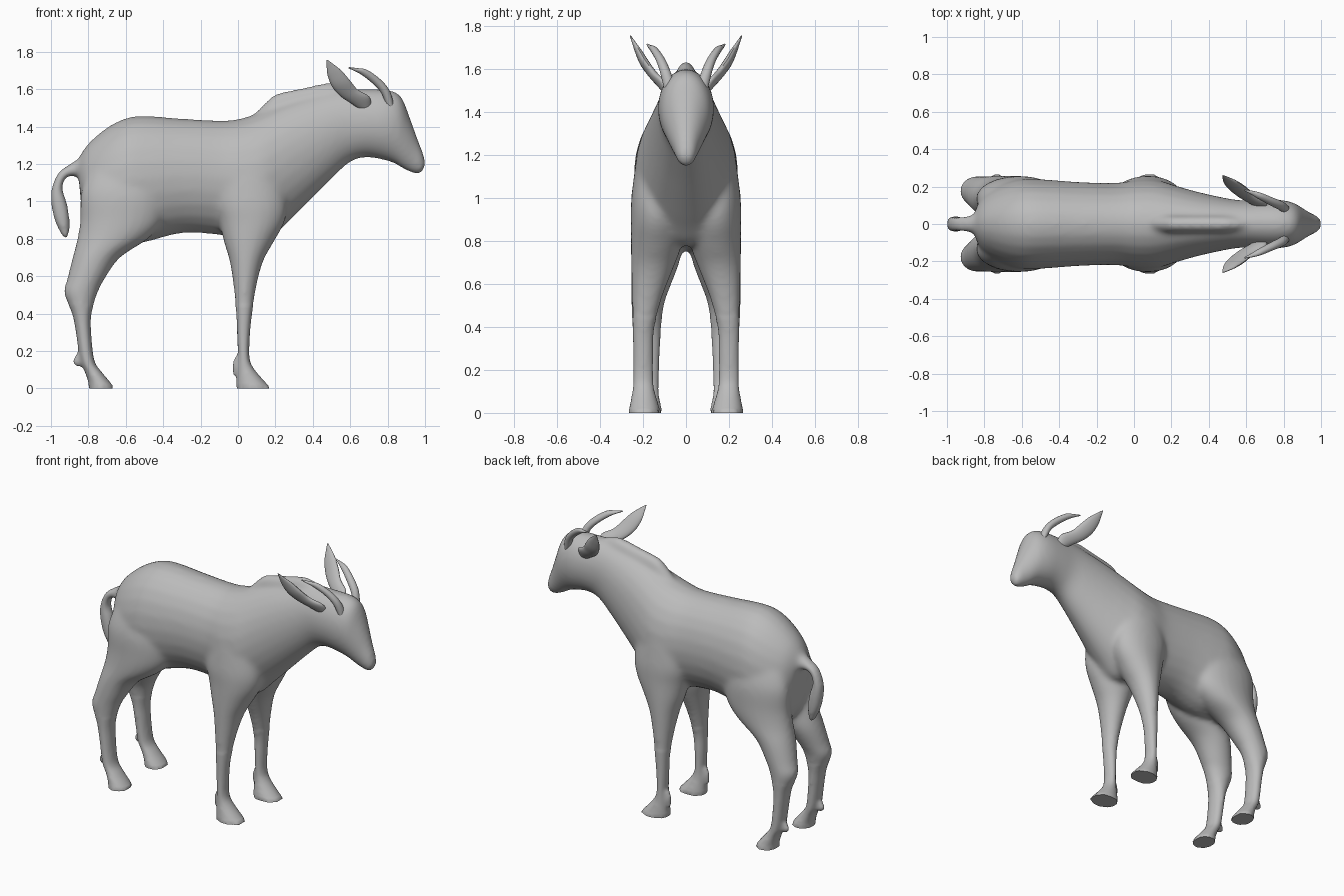
import bpy, bmesh, math
from mathutils import Vector

grey = bpy.data.materials.new("coat_grey")
grey.diffuse_color = (0.5, 0.5, 0.5, 1)


def catmull(a, b, c, d, t):
    return [0.5 * (2 * q + (r - p) * t + (2 * p - 5 * q + 4 * r - s) * t * t
                   + (3 * q - p - 3 * r + s) * t ** 3) for p, q, r, s in zip(a, b, c, d)]


def loft(bm, rings, sides=24, steps=4, flip=1):
    """Closed skin through rings (xa, za, xb, zb, y0, y1); flip=-1 mirrors in y."""
    fine = []
    last = len(rings) - 1
    for i in range(last):
        quad = [rings[max(0, min(last, i + k))] for k in (-1, 0, 1, 2)]
        fine += [catmull(*quad, s / steps) for s in range(steps)]
    fine.append(rings[-1])
    loops = []
    for xa, za, xb, zb, y0, y1 in fine:
        mid = Vector(((xa + xb) / 2, flip * (y0 + y1) / 2, (za + zb) / 2))
        u = Vector(((xa - xb) / 2, 0, (za - zb) / 2))
        v = Vector((0, (y1 - y0) / 2, 0))
        angles = [2 * math.pi * k / sides for k in range(sides)]
        loops.append([bm.verts.new(mid + u * math.cos(a) + v * math.sin(a)) for a in angles])
    faces = [bm.faces.new(loops[0]), bm.faces.new(loops[-1])]
    for p, q in zip(loops, loops[1:]):
        for k in range(sides):
            n = (k + 1) % sides
            faces.append(bm.faces.new((p[k], p[n], q[n], q[k])))
    bmesh.ops.recalc_face_normals(bm, faces=faces)


def make(name, bm, angle=50):
    mesh = bpy.data.meshes.new(name)
    bm.to_mesh(mesh)
    bm.free()
    ob = bpy.data.objects.new(name, mesh)
    bpy.context.collection.objects.link(ob)
    mesh.materials.append(grey)
    bpy.ops.object.select_all(action='DESELECT')
    ob.select_set(True)
    bpy.context.view_layer.objects.active = ob
    bpy.ops.object.shade_smooth_by_angle(angle=math.radians(angle))
    return ob


def centred(rows):
    return [(a, b, c, d, -w, w) for a, b, c, d, w in rows]


def level(rows):
    return [(xa, z, xb, z, y0, y1) for xa, xb, z, y0, y1 in rows]


# torso, neck and head: top point, bottom point, half width
trunk = centred([
    (-.86, 1.22, -.84, 1.0, .07), (-.80, 1.31, -.82, .85, .15), (-.70, 1.395, -.74, .76, .21),
    (-.60, 1.445, -.62, .77, .24), (-.50, 1.458, -.50, .78, .24), (-.30, 1.443, -.30, .83, .225),
    (-.10, 1.433, -.10, .82, .22), (.0, 1.44, .03, .79, .235), (.10, 1.47, .15, .78, .235),
    (.20, 1.51, .25, .87, .205), (.30, 1.545, .36, .98, .175), (.42, 1.575, .50, 1.12, .145),
    (.55, 1.60, .60, 1.21, .127), (.70, 1.60, .68, 1.235, .13), (.80, 1.597, .76, 1.225, .13),
    (.87, 1.565, .83, 1.205, .115), (.915, 1.46, .88, 1.175, .088), (.955, 1.35, .92, 1.155, .063),
    (.99, 1.26, .955, 1.145, .047), (1.005, 1.20, .98, 1.145, .032)])
mane = centred([
    (.08, 1.46, .08, 1.40, .03), (.18, 1.56, .18, 1.43, .045), (.23, 1.583, .23, 1.45, .045),
    (.35, 1.608, .35, 1.48, .045), (.50, 1.636, .50, 1.50, .045), (.62, 1.60, .62, 1.50, .03)])
tail = centred([
    (-.82, 1.25, -.82, 1.12, .05), (-.90, 1.20, -.885, 1.135, .045), (-.965, 1.15, -.92, 1.125, .042),
    (-1.0, 1.06, -.938, 1.07, .042), (-1.0, .98, -.915, 1.0, .045), (-.98, .89, -.90, .92, .042),
    (-.94, .81, -.90, .84, .03), (-.92, .79, -.91, .80, .01)])

# legs: back x, front x, height, inner y, outer y
front_leg = level([
    (-.01, .18, 0, .12, .268), (-.01, .15, .03, .125, .263), (-.005, .09, .10, .145, .25),
    (0, .062, .16, .152, .247), (-.005, .064, .28, .152, .247), (-.01, .076, .40, .146, .25),
    (-.025, .10, .55, .105, .253), (-.045, .135, .68, .055, .256), (-.075, .19, .78, .02, .257),
    (-.10, .25, .89, .01, .257), (-.12, .26, 1.0, .03, .255), (-.10, .22, 1.2, .06, .23)])
hind_leg = level([
    (-.80, -.66, 0, .11, .267), (-.80, -.68, .03, .115, .262), (-.82, -.73, .09, .125, .25),
    (-.845, -.768, .15, .125, .247), (-.867, -.785, .30, .12, .247), (-.887, -.783, .40, .115, .25),
    (-.932, -.75, .51, .10, .255), (-.915, -.715, .58, .075, .256), (-.885, -.63, .70, .03, .257),
    (-.86, -.48, .80, .01, .258), (-.845, -.40, .90, .01, .257), (-.84, -.38, 1.05, .02, .25),
    (-.78, -.42, 1.2, .04, .20)])
dewclaws = [level([(-.02, .02, .17, .185, .215), (-.03, .02, .12, .18, .22), (-.028, 0, .07, .19, .21)]),
            level([(-.86, -.82, .19, .17, .20), (-.885, -.83, .145, .165, .205), (-.87, -.83, .12, .17, .20)])]

bm = bmesh.new()
for part in (trunk, mane, tail):
    loft(bm, part)
for side in (1, -1):
    for part in (front_leg, hind_leg, *dewclaws):
        loft(bm, part, flip=side)

# fuse the parts into one skin
body = make("body", bm)
fuse = body.modifiers.new("fuse", 'REMESH')
fuse.mode = 'VOXEL'
fuse.voxel_size = 0.012
bpy.context.view_layer.update()
skin = bpy.data.meshes.new_from_object(body.evaluated_get(bpy.context.evaluated_depsgraph_get()))
bpy.data.objects.remove(body)

# soften the joints, keeping hooves and lower legs firm
bm = bmesh.new()
bm.from_mesh(skin)
upper = [v for v in bm.verts if v.co.z > .45]
lower = [v for v in bm.verts if .02 < v.co.z <= .45]
for i in range(12):
    bmesh.ops.smooth_vert(bm, verts=upper + (lower if i < 3 else []), factor=0.5,
                          use_axis_x=True, use_axis_y=True, use_axis_z=True)
for v in bm.verts:
    if v.co.z < .008:
        v.co.z = 0
make("body", bm)

# ears and horns
ear = [(.66, 1.485, .712, 1.51, .07, .11), (.61, 1.52, .702, 1.56, .10, .145),
       (.55, 1.56, .64, 1.597, .135, .18), (.505, 1.61, .60, 1.645, .17, .215),
       (.48, 1.67, .557, 1.695, .205, .238), (.474, 1.72, .515, 1.73, .235, .252),
       (.472, 1.755, .478, 1.757, .256, .262)]
horn = [(.80, 1.49, .835, 1.51, .045, .10), (.768, 1.575, .812, 1.59, .07, .12),
        (.72, 1.63, .762, 1.652, .095, .14), (.66, 1.677, .69, 1.703, .13, .167),
        (.625, 1.696, .64, 1.712, .155, .178), (.59, 1.712, .593, 1.718, .176, .184)]
for side, label in ((1, "left"), (-1, "right")):
    for name, part in (("ear", ear), ("horn", horn)):
        bm = bmesh.new()
        loft(bm, part, 16, 4, side)
        make(f"{label}_{name}", bm)
